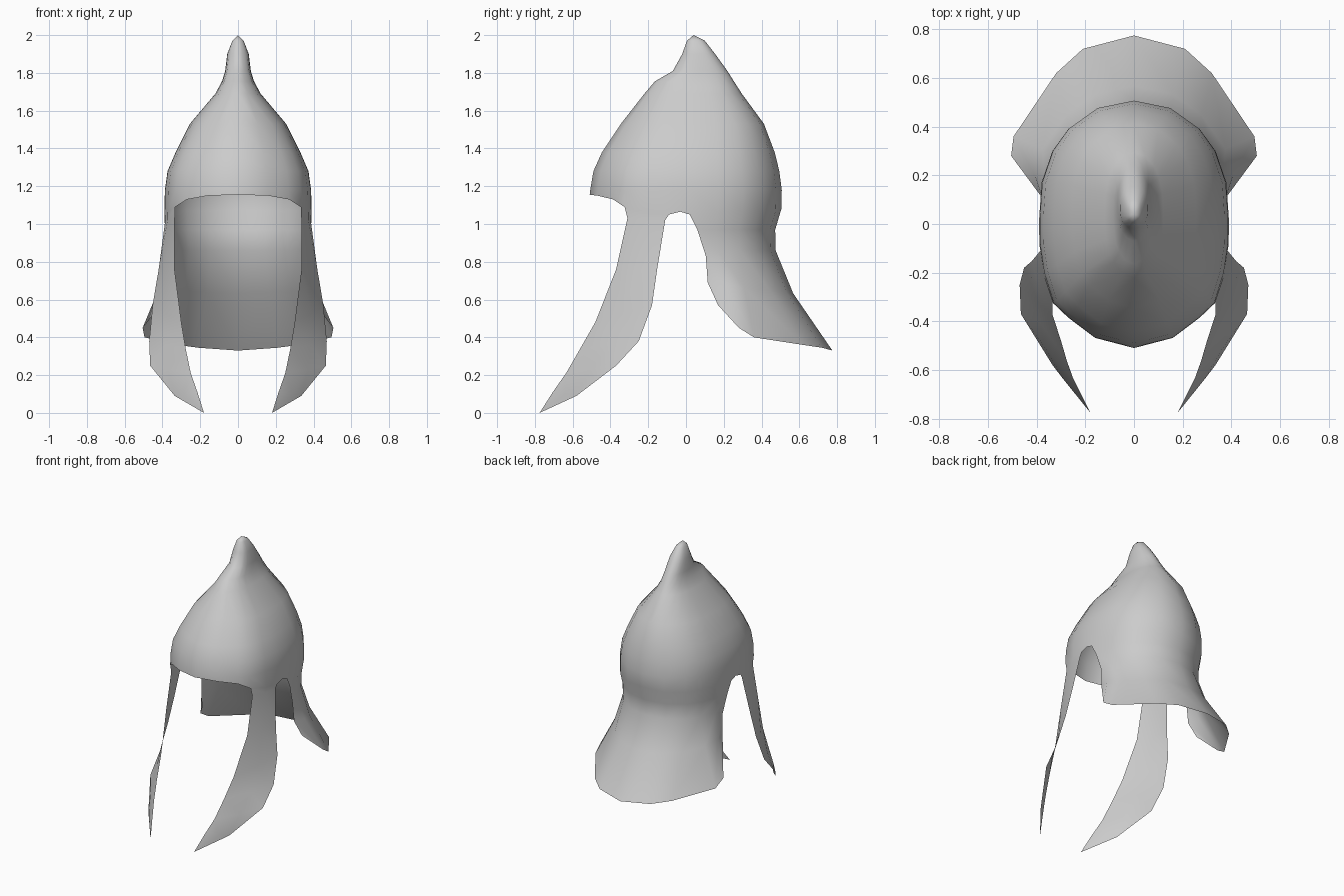
import bpy, bmesh
from mathutils import Vector

if "Cube" in bpy.data.objects:
    bpy.data.objects.remove(bpy.data.objects["Cube"])

bm = bmesh.new()


def loft(rows):
    """Skin a grid of quads through equal-length rows of points."""
    grid = [[bm.verts.new(p) for p in row] for row in rows]
    for a, b in zip(grid, grid[1:]):
        for i in range(len(a) - 1):
            bm.faces.new((a[i], a[i + 1], b[i + 1], b[i]))


def blend(a, b, txy, tz):
    return (a[0] + (b[0] - a[0]) * txy, a[1] + (b[1] - a[1]) * txy, a[2] + (b[2] - a[2]) * tz)


# Half outline of the bowl's lower rim, from front centre to back centre
rim = [(0, -.51, 1.155), (.16, -.468, 1.15), (.27, -.385, 1.13), (.333, -.325, 1.09),
       (.372, -.2, 1.06), (.388, -.09, 1.05), (.39, -.03, 1.065), (.39, .02, 1.05),
       (.38, .17, 1.06), (.335, .30, 1.07), (.27, .39, 1.07), (.15, .475, 1.07), (0, .505, 1.08)]

# Bowl rising to the hooked peak: height, front y, back y, half width
bowl = [(2.0, .04, .04, 0), (1.97, .005, .10, .03), (1.9, -.02, .155, .057),
        (1.81, -.07, .22, .068), (1.755, -.165, .255, .085), (1.69, -.22, .297, .12),
        (1.53, -.345, .415, .255), (1.38, -.445, .472, .33), (1.28, -.49, .497, .373),
        (1.18, -.507, .51, .387)]
rows = []
for z, front, back, half in bowl:
    mid, span = (front + back) / 2, (back - front) / 2
    rows.append([(half * x / .39, mid + span * max(-1, min(1, y / .508)), z) for x, y, _ in rim])
loft(rows + [rim])

# Cheek guard: front edge and rear edge from the rim down to the point
cheek_front = [(.335, -.31, 1.03), (.336, -.37, .76), (.30, -.48, .48), (.277, -.56, .34),
               (.25, -.635, .21), (.215, -.705, .11), (.18, -.775, 0)]
cheek_rear = [(.385, -.11, 1.02), (.42, -.153, .76), (.452, -.18, .57), (.47, -.25, .38),
              (.465, -.37, .25), (.335, -.58, .09), (.18, -.775, 0)]
rows = [rim[3:6]]
for f, r in zip(cheek_front, cheek_rear):
    bulge = .012 if f != r else 0
    rows.append([f, Vector(f).lerp(Vector(r), .5) + Vector((bulge, 0, 0)), r])
loft(rows)

# Neck guard: narrow waist, then a flare out to the lower hem
hem = [(.41, .17, .57), (.505, .28, .45), (.495, .36, .40),
       (.32, .62, .36), (.21, .72, .345), (0, .775, .33)]
back_rim = rim[8:]
upper = [(.386, .06, .97)] + [(x * .98, y * .935, .97) for x, y, _ in back_rim]
waist = [(.376, .105, .83)] + [(x * .96, y * .92 + .01, .86) for x, y, _ in back_rim]
flare = [blend(a, b, .31, .43) for a, b in zip(waist, hem)]
flare[0] = (.383, .115, .69)
loft([rim[7:], upper, waist, flare, hem])

# Weld the shell into one smooth surface and mirror it
bmesh.ops.remove_doubles(bm, verts=bm.verts, dist=.0005)
bmesh.ops.recalc_face_normals(bm, faces=bm.faces)
if sum(f.normal.x * f.calc_area() for f in bm.faces) < 0:
    bmesh.ops.reverse_faces(bm, faces=bm.faces)
for f in bm.faces:
    f.smooth = True
mesh = bpy.data.meshes.new("helmet_shell")
bm.to_mesh(mesh)
bm.free()
helmet = bpy.data.objects.new("helmet_shell", mesh)
bpy.context.collection.objects.link(helmet)
mirror = helmet.modifiers.new("mirror", 'MIRROR')
mirror.use_axis[0] = True
mirror.merge_threshold = .001
